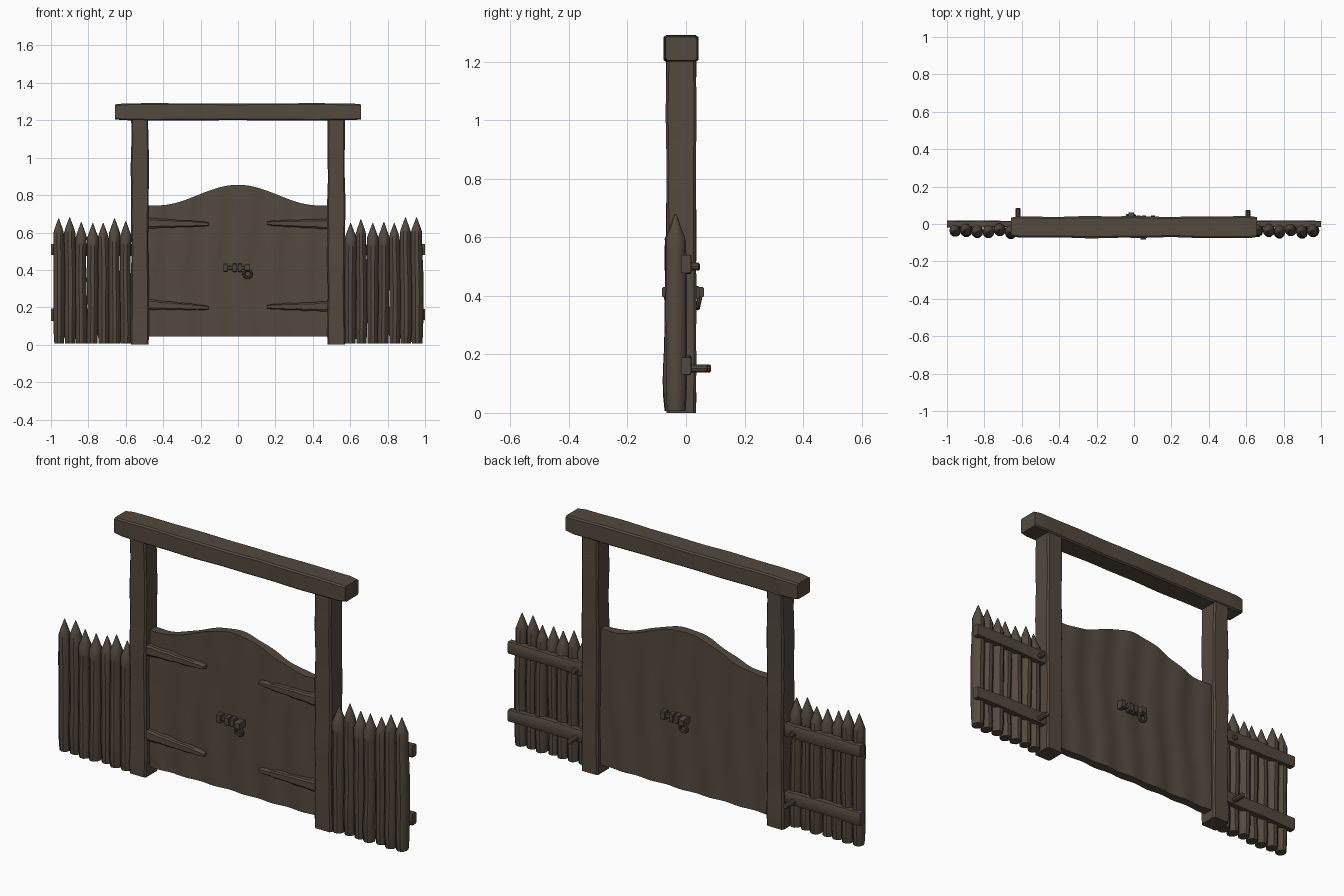
import bpy, bmesh, math, random
from mathutils import Vector

if "Cube" in bpy.data.objects:
    bpy.data.objects.remove(bpy.data.objects["Cube"])

random.seed(4)


def material(name, rgb):
    m = bpy.data.materials.new(name)
    m.diffuse_color = (*rgb, 1)
    m.use_nodes = True
    m.node_tree.nodes["Principled BSDF"].inputs["Base Color"].default_value = m.diffuse_color
    return m


WOOD = material("weathered brown wood", (0.088, 0.067, 0.048))
IRON = material("dull dark iron", (0.078, 0.062, 0.048))


def finish(name, bm, mat, angle=35):
    bmesh.ops.recalc_face_normals(bm, faces=bm.faces)
    me = bpy.data.meshes.new(name)
    bm.to_mesh(me)
    bm.free()
    me.materials.append(mat)
    ob = bpy.data.objects.new(name, me)
    bpy.context.collection.objects.link(ob)
    bpy.ops.object.select_all(action='DESELECT')
    bpy.context.view_layer.objects.active = ob
    ob.select_set(True)
    bpy.ops.object.shade_smooth_by_angle(angle=math.radians(angle))
    return ob


def chamfered(c):
    """Unit square outline with cut corners."""
    k = 1 - c
    return [(1, -k), (1, k), (k, 1), (-k, 1), (-1, k), (-1, -k), (-k, -1), (k, -1)]


ROUND = [(math.cos(i * math.tau / 10), math.sin(i * math.tau / 10)) for i in range(10)]
AXES = {'x': (Vector((0, 1, 0)), Vector((0, 0, 1))),
        'y': (Vector((1, 0, 0)), Vector((0, 0, 1))),
        'z': (Vector((1, 0, 0)), Vector((0, 1, 0)))}


def loft(name, axis, stations, outline, mat=WOOD):
    """Skin the outline through stations of (centre, half width, half depth)."""
    u, v = AXES[axis]
    bm = bmesh.new()
    rings = [[bm.verts.new(Vector(c) + u * (a * p) + v * (b * q)) for p, q in outline]
             for c, a, b in stations]
    n = len(outline)
    for r, s in zip(rings, rings[1:]):
        for i in range(n):
            bm.faces.new((r[i], r[(i + 1) % n], s[(i + 1) % n], s[i]))
    bm.faces.new(rings[0])
    bm.faces.new(rings[-1])
    return finish(name, bm, mat)


def wave(t, k):
    return math.sin(t * 9 + k) * 0.6 + math.sin(t * 21 + 2.3 * k) * 0.4


# Gate posts, slightly hewn, with a small flared foot
for side in (-1, 1):
    st = []
    for i in range(25):
        z = 1.21 * i / 24
        foot = 0.003 * max(0, 1 - z / 0.1)
        st.append(((side * 0.525 + 0.001 * wave(z, side), -0.0165, z),
                   0.047 + foot + 0.0025 * wave(z, 1 + side),
                   0.051 + foot / 2 + 0.002 * wave(z, 4 + side)))
    st[0] = (st[0][0], 0.047, 0.050)
    loft("gate_post", 'z', st, chamfered(0.16))

# Top beam with rounded ends
st = []
for i in range(33):
    x = -0.657 + 1.314 * i / 32
    e = 0.9 if i in (0, 32) else 1
    st.append(((x, -0.0165 + 0.001 * wave(x, 1), 1.245),
               e * (0.057 + 0.003 * wave(x, 3)), e * (0.0455 + 0.0015 * wave(x, 5))))
loft("top_beam", 'x', st, chamfered(0.15))


# Gate leaf panel: arched top, rippled planks
def top_z(x):
    t = min(abs(x) / 0.43, 1)
    return 0.745 + 0.11 * (0.5 + 0.5 * math.cos(math.pi * t))


NX, NZ = 72, 14
bm = bmesh.new()
sides = []
for y0, s in ((-0.032, -1), (0.012, 1)):
    grid = []
    for i in range(NX + 1):
        x = -0.485 + 0.97 * i / NX
        col = []
        for j in range(NZ + 1):
            z = 0.045 + (top_z(x) - 0.045) * j / NZ
            rip = 0.0035 * math.sin(x * 38 + 0.8 * math.sin(z * 7 + s)) + 0.002 * wave(x + z * 0.3, s)
            col.append(bm.verts.new((x, y0 + s * rip, z)))
        grid.append(col)
    sides.append(grid)
    for i in range(NX):
        for j in range(NZ):
            bm.faces.new((grid[i][j], grid[i + 1][j], grid[i + 1][j + 1], grid[i][j + 1]))
f, b = sides
for i in range(NX):
    for j in (0, NZ):
        bm.faces.new((f[i][j], f[i + 1][j], b[i + 1][j], b[i][j]))
for j in range(NZ):
    for i in (0, NX):
        bm.faces.new((f[i][j], f[i][j + 1], b[i][j + 1], b[i][j]))
finish("gate_panel", bm, WOOD, 45)

# Tapered hinge straps on the front
for side, z_out, z_in in ((-1, 0.65, 0.645), (-1, 0.215, 0.197), (1, 0.645, 0.65), (1, 0.205, 0.203)):
    st = []
    for i in range(11):
        t = i / 10
        h = 0.027 - 0.015 * t + 0.002 * math.sin(i * 2.1)
        if i == 10:
            h *= 0.6
        st.append(((side * (0.48 - 0.325 * t), -0.04, z_out + (z_in - z_out) * t),
                   0.02 - 0.003 * t, h))
    loft("hinge_strap", 'x', st, chamfered(0.35))


# Pointed fence pickets
TIPS = {-1: (0.66, 0.675, 0.65, 0.65, 0.655, 0.68, 0.675),
        1: (0.65, 0.67, 0.65, 0.655, 0.65, 0.68, 0.68)}
for side in (-1, 1):
    for n, tip in enumerate(TIPS[side]):
        x0 = side * (0.6 + 0.0595 * n)
        y0 = -0.035 if n == 6 else -0.036 + random.uniform(-0.007, 0.007)
        k = random.uniform(0, 6)
        r0 = random.uniform(0.0295, 0.032)
        base = tip - 0.08
        st = []
        for i in range(12):
            z = 0.006 + (base - 0.006) * i / 11
            r = r0 + 0.002 * wave(z, k)
            if i == 0:
                r *= 0.92
            belly = 0.006 * math.exp(-((z - 0.12) / 0.1) ** 2) * (n % 2)
            st.append(((x0 + 0.003 * wave(z * 0.6, k + 2), y0 - belly, z), r, r * 1.1))
        cx = st[-1][0][0]
        st.append(((cx, y0, base + 0.03), r0 * 0.66, r0 * 0.66))
        st.append(((cx, y0, tip), 0.002, 0.002))
        loft("fence_picket", 'z', st, ROUND)

# Fence rails behind the pickets
for side in (-1, 1):
    for z in (0.508, 0.162):
        st = []
        for i in range(13):
            x = 0.57 + 0.43 * i / 12
            st.append(((side * x, 0, z + 0.002 * wave(x, z * 9)),
                       0.018 + 0.0015 * wave(x, side), 0.031 + 0.0025 * wave(x, side + z * 5)))
        loft("fence_rail", 'x', st, chamfered(0.2))

# Rail pegs by the posts
for x, z, y1 in ((0.61, 0.5, 0.047), (0.61, 0.152, 0.075), (-0.62, 0.152, 0.085), (-0.62, 0.5, 0.03)):
    loft("rail_peg", 'y', [((x, 0, z), 0.014, 0.014), ((x, y1 - 0.004, z), 0.014, 0.014),
                           ((x, y1, z), 0.010, 0.010)], ROUND)


def box(name, x0, x1, ya, yb, z0, z1):
    cy, d = (ya + yb) / 2, abs(yb - ya) / 2
    loft(name, 'x', [((x0, cy, (z0 + z1) / 2), d, (z1 - z0) / 2),
                     ((x1, cy, (z0 + z1) / 2), d, (z1 - z0) / 2)], chamfered(0.2), IRON)


# Latch with bolt, keepers and ring on both faces
for s, y, dx in ((-1, -0.030, 0), (1, 0.010, 0.035)):
    def X(v):
        return -s * v + dx
    box("latch_bolt", X(-0.075), X(0.035), y, y + s * 0.025, 0.402, 0.42)
    for a in (-0.078, -0.030, 0.0):
        box("latch_keeper", X(a), X(a + 0.022), y, y + s * 0.036, 0.39, 0.433)
    box("ring_mount", X(0.035), X(0.065), y, y + s * 0.052, 0.395, 0.43)
    bpy.ops.mesh.primitive_torus_add(location=(X(0.052), y + s * 0.034, 0.378),
                                     rotation=(math.radians(90 - s * 12), 0, 0),
                                     major_segments=20, minor_segments=8,
                                     major_radius=0.020, minor_radius=0.008)
    ring = bpy.context.object
    ring.name = "latch_ring"
    ring.data.materials.append(IRON)
    bpy.ops.object.shade_smooth_by_angle(angle=math.radians(40))
